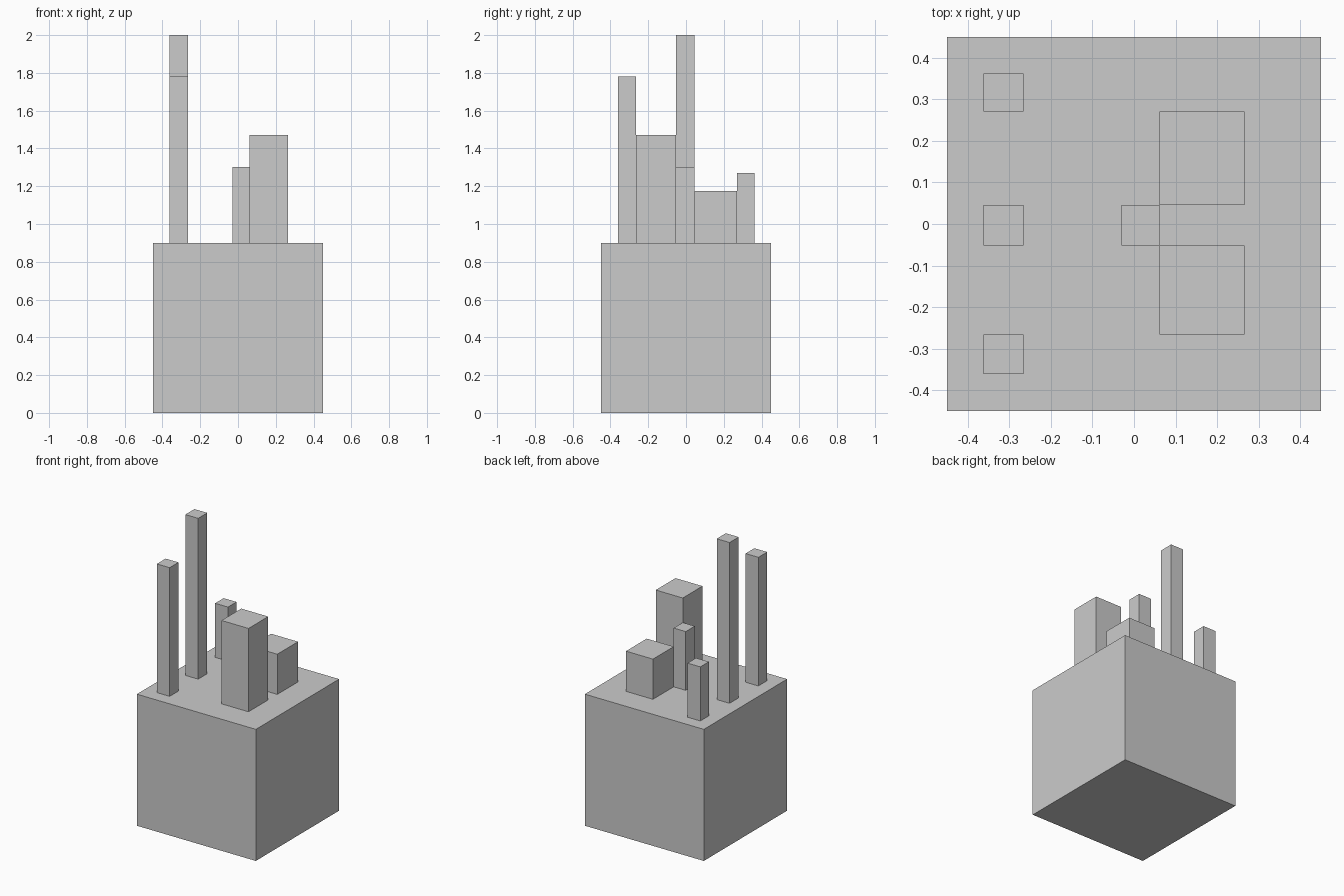
import bpy

if "Cube" in bpy.data.objects:
    bpy.data.objects.remove(bpy.data.objects["Cube"])


def box(name, x, y, z):
    """Axis-aligned box from (min, max) ranges."""
    ranges = (x, y, z)
    bpy.ops.mesh.primitive_cube_add(size=1, location=[(a + b) / 2 for a, b in ranges])
    ob = bpy.context.object
    ob.name = name
    ob.scale = [b - a for a, b in ranges]
    bpy.ops.object.transform_apply(location=False, rotation=False, scale=True)
    return ob


BASE_TOP = 0.9
FRONT, MIDDLE, BACK = (-0.36, -0.265), (-0.052, 0.046), (0.27, 0.362)

# Cube base
box("base_block", (-0.45, 0.45), (-0.45, 0.45), (0, BASE_TOP))

# Row of slim columns along the left edge
for name, y, top in (("front_column", FRONT, 1.78),
                     ("middle_column", MIDDLE, 2.0),
                     ("back_column", BACK, 1.27)):
    box(name, (-0.362, -0.265), y, (BASE_TOP, top))

# Short slim column near the centre
box("centre_column", (-0.03, 0.061), MIDDLE, (BASE_TOP, 1.302))

# Two wide blocks on the right, with a gap between them
for name, y, top in (("front_wide_block", (FRONT[1], MIDDLE[0]), 1.47),
                     ("back_wide_block", (MIDDLE[1], BACK[0]), 1.175)):
    box(name, (0.061, 0.265), y, (BASE_TOP, top))
